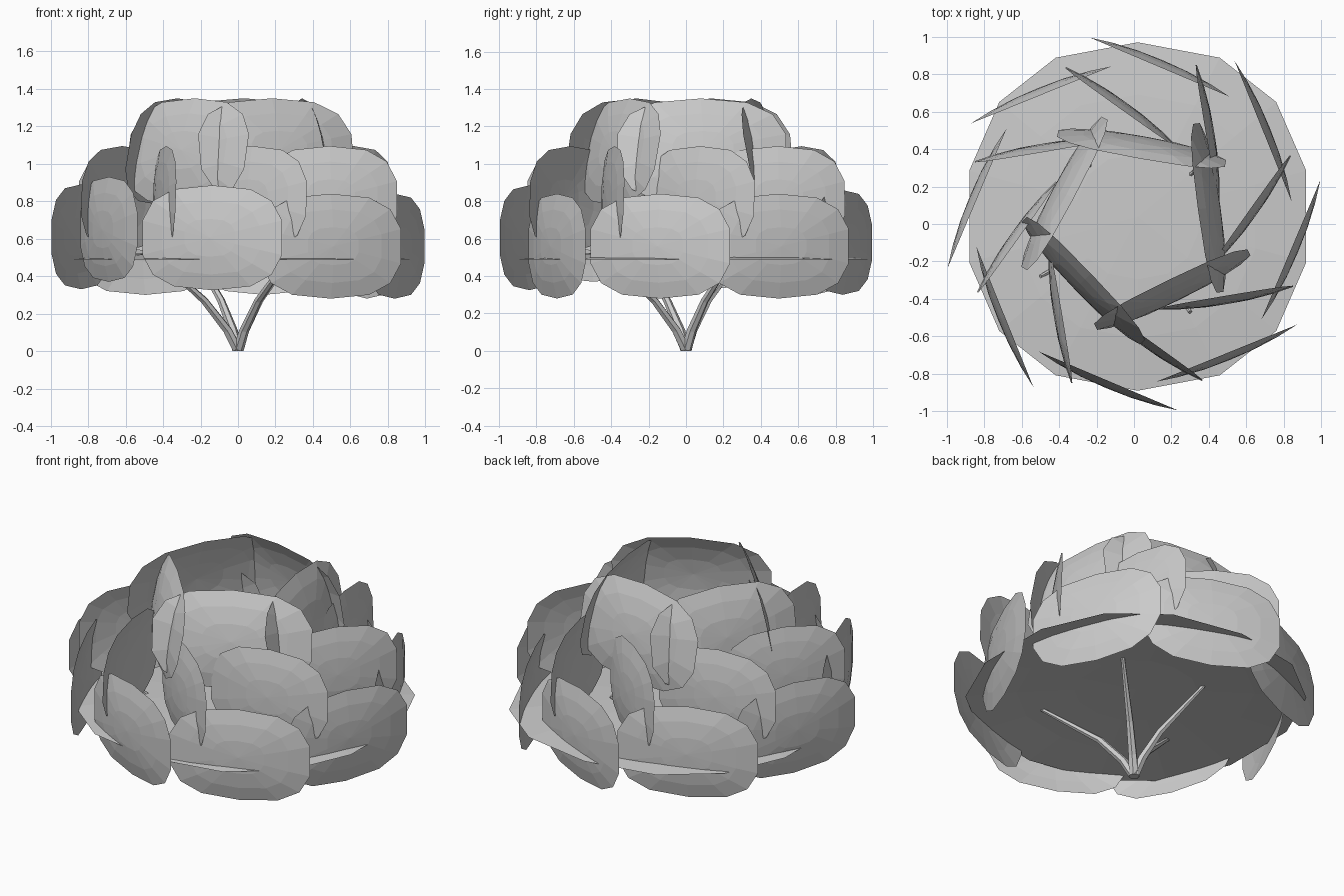
import bpy, bmesh
from math import sin, cos, pi, radians
from mathutils import Vector, Matrix

if "Cube" in bpy.data.objects:
    bpy.data.objects.remove(bpy.data.objects["Cube"])


def spow(v, p):
    return abs(v) ** p * (1 if v >= 0 else -1)


def card(name, centre, u, v, w, sag, sides=14, exp=2.7):
    """Domed rounded sheet: half-axes u and v, bulging by sag along w."""
    bm = bmesh.new()
    c = Vector(centre)
    mid = bm.verts.new(c + w * sag)
    prev = None
    for r in (0.36, 0.7, 1.0):
        ring = []
        for i in range(sides):
            a = 2 * pi * (i + 0.5) / sides
            x, y = spow(cos(a), 2 / exp), spow(sin(a), 2 / exp)
            ring.append(bm.verts.new(c + u * x * r + v * y * r + w * sag * (1 - r ** 2.2)))
        for i in range(sides):
            j = (i + 1) % sides
            if prev is None:
                bm.faces.new((mid, ring[i], ring[j]))
            else:
                bm.faces.new((prev[i], ring[i], ring[j], prev[j]))
        prev = ring
    me = bpy.data.meshes.new(name)
    bm.to_mesh(me)
    bm.free()
    ob = bpy.data.objects.new(name, me)
    bpy.context.collection.objects.link(ob)
    return ob


def leaf_ring(name, count, p, q, heights, half_h, sag, tilt):
    """Pinwheel of upright cards; p and q are the plan ends of the first."""
    for k in range(count):
        rot = Matrix.Rotation(2 * pi * k / count, 3, 'Z')
        a, b = rot @ Vector((*p, 0)), rot @ Vector((*q, 0))
        t = (b - a).normalized()
        out = Vector((t.y, -t.x, 0))
        s, c = sin(radians(tilt)), cos(radians(tilt))
        up = Vector((0, 0, c)) - out * s
        w = out * c + Vector((0, 0, s))
        m = (a + b) / 2
        m.z = heights[k % len(heights)]
        card(f"{name}_{k + 1}", m, (b - a) / 2 * 1.02, up * half_h, w, sag)


# Three tiers of foliage cards
leaf_ring("lower_leaf", 8, (-0.51, -0.68), (0.235, -0.995),
          (0.605, 0.56, 0.56, 0.56, 0.58, 0.58, 0.61, 0.65), 0.28, 0.04, 0)
leaf_ring("middle_leaf", 8, (-0.225, -0.415), (0.365, -0.835),
          (0.815,), 0.28, 0.035, 2)
leaf_ring("top_leaf", 5, (-0.585, 0.025), (0.045, -0.63),
          (1.065,), 0.29, 0.05, 11)

# Broad shallow canopy sheet
card("canopy_base", (0.02, 0.04, 0.49), Vector((0.92, 0, 0)),
     Vector((0, 0.93, 0)), Vector((0, 0, 1)), 0.05, exp=2.25)


# Tapered branches spreading from the ground
def branch(name, tip):
    x, y, z = tip
    pts = [(0, 0, 0, 0.03), (x * 0.11, y * 0.11, 0.11, 0.026),
           (x * 0.36, y * 0.36, 0.27, 0.021), (x, y, z, 0.011)]
    bm = bmesh.new()
    n, prev = 6, None
    d = Vector((x, y, 0)).normalized()
    side = Vector((-d.y, d.x, 0))
    for k, (px, py, pz, r) in enumerate(pts):
        lean = radians((0, 20, 38, 50)[k])
        ax = d * cos(lean) - Vector((0, 0, sin(lean)))
        ring = [bm.verts.new(Vector((px, py, pz)) + ax * r * cos(2 * pi * i / n)
                             + side * r * sin(2 * pi * i / n)) for i in range(n)]
        if prev:
            for i in range(n):
                j = (i + 1) % n
                bm.faces.new((prev[i], prev[j], ring[j], ring[i]))
        else:
            bm.faces.new(ring[::-1])
        prev = ring
    bm.faces.new(prev)
    bmesh.ops.recalc_face_normals(bm, faces=bm.faces)
    me = bpy.data.meshes.new(name)
    bm.to_mesh(me)
    bm.free()
    bpy.context.collection.objects.link(bpy.data.objects.new(name, me))


for i, tip in enumerate([(0.3, -0.47, 0.54), (-0.25, 0.33, 0.55),
                         (0.32, 0.28, 0.55), (-0.5, -0.28, 0.56)]):
    branch(f"branch_{i + 1}", tip)
